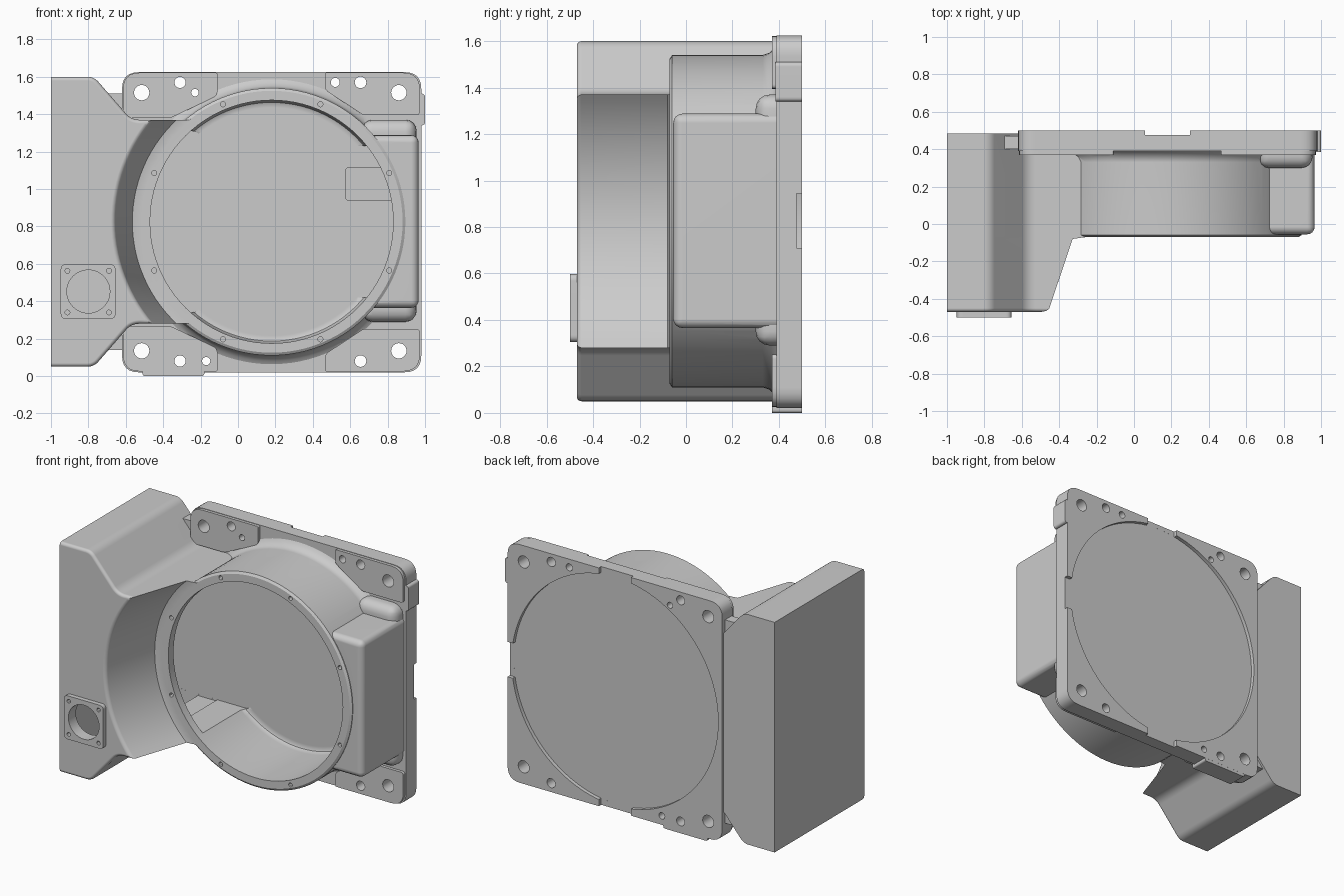
import bpy, bmesh, math
from mathutils import Vector

if "Cube" in bpy.data.objects:
    bpy.data.objects.remove(bpy.data.objects["Cube"])

CX, CZ = 0.18, 0.825          # drum axis (parallel to y)


def loft(name, rings, bevel=0, pick=None, seg=4):
    """Closed solid through equal-length rings of points, optionally bevelled."""
    bm = bmesh.new()
    vs = [[bm.verts.new(p) for p in ring] for ring in rings]
    n = len(vs[0])
    for a, b in zip(vs, vs[1:]):
        for i in range(n):
            bm.faces.new((a[i], a[(i + 1) % n], b[(i + 1) % n], b[i]))
    bm.faces.new(vs[0])
    bm.faces.new(vs[-1])
    bmesh.ops.recalc_face_normals(bm, faces=bm.faces)
    if bevel:
        edges = [e for e in bm.edges if pick is None or pick(e)]
        bmesh.ops.bevel(bm, geom=edges, offset=bevel, segments=seg,
                        profile=0.5, affect='EDGES', clamp_overlap=True)
    me = bpy.data.meshes.new(name)
    bm.to_mesh(me)
    bm.free()
    ob = bpy.data.objects.new(name, me)
    bpy.context.collection.objects.link(ob)
    return ob


def rounded(pts, n=6):
    """Polygon of (x, z, radius) with rounded corners."""
    out = []
    for i, (x, z, r) in enumerate(pts):
        p = Vector((x, z))
        if not r:
            out.append(p)
            continue
        d1 = (Vector(pts[i - 1][:2]) - p).normalized()
        d2 = (Vector(pts[(i + 1) % len(pts)][:2]) - p).normalized()
        t = r * math.tan((math.pi - d1.angle(d2)) / 2)
        a, b = p + d1 * t, p + d2 * t
        for k in range(n + 1):
            u = k / n
            out.append(a * (1 - u) ** 2 + p * 2 * u * (1 - u) + b * u * u)
    return out


def prism(name, pts, y0, y1, **kw):
    prof = rounded(pts)
    return loft(name, [[(p[0], y, p[1]) for p in prof] for y in (y0, y1)], **kw)


def box(name, x0, x1, y0, y1, z0, z1, r=0, **kw):
    return prism(name, [(x0, z0, r), (x1, z0, r), (x1, z1, r), (x0, z1, r)], y0, y1, **kw)


def lathe(name, prof, x=CX, z=CZ, n=96):
    return loft(name, [[(x + r * math.cos(2 * math.pi * i / n), y,
                         z + r * math.sin(2 * math.pi * i / n)) for i in range(n)]
                       for r, y in prof])


def side_block(name, inset, sections, round_r, **kw):
    """Left box with a neck that wraps round the drum; sections are (y, arc radius)."""
    rings = []
    h = 1.37 - inset - CZ
    for y, r in sections:
        a = math.asin(h / r)
        arc = [(CX - r * math.cos(t), CZ + r * math.sin(t), 0)
               for t in (a - 2 * a * i / 28 for i in range(29))]
        top = [(-1 + inset, 1.6 - inset, 0), (-0.77 - inset * .4, 1.6 - inset, round_r),
               (-0.57 - inset * .6, 1.37 - inset, round_r * 1.2)]
        low = [(x, 2 * CZ - z, q) for x, z, q in reversed(top)]
        rings.append([(p[0], y, p[1]) for p in rounded(top + arc + low)])
    return loft(name, rings, **kw)


def combine(base, other, op):
    other.hide_render = True
    m = base.modifiers.new(op, 'BOOLEAN')
    m.operation, m.object, m.solver = op, other, 'EXACT'
    bpy.context.view_layer.objects.active = base
    bpy.ops.object.modifier_apply(modifier=m.name)
    bpy.data.objects.remove(other)


# left box and neck, front rim rounded except along the flat outer side
front_rim = lambda e: (all(v.co.y < -0.469 for v in e.verts)
                       and not all(v.co.x < -0.999 for v in e.verts))
housing = side_block("housing", 0,
                     [(-0.47, .84), (-0.08, .745), (-0.068, .69), (0.485, .69)],
                     0.08, bevel=0.04, pick=front_rim)

# drum, right bulge, back plate, and web joining the plate to the box
solids = [
    lathe("drum", [(.70, -.07), (.715, -.06), (.715, .33), (.725, .36), (.745, .38), (.77, .395)]),
    box("right_bulge", .5, .966, -.055, .486, .365, 1.288, bevel=.04),
    box("bulge_foot", .66, .955, .3, .45, .29, 1.37, bevel=.06),
    box("back_plate", -.62, .98, .39, .5, .02, 1.625, r=.09),
    box("web", -.73, -.55, .40, .47, .14, 1.51),
    box("side_boss", .9, 1.0, .386, .4995, 1.34, 1.51, r=.02),
    box("foot", -.51, -.18, .371, .4995, 0, .1, r=.015),
    box("connector_pad", -.948, -.655, -.5, -.45, .305, .598, r=.03),
]

# corner pads on the plate front, mirrored top to bottom
pads = [
    [(-.615, 1.38, .05), (-.36, 1.38, .08), (-.11, 1.50, .04), (-.11, 1.622, .01), (-.615, 1.622, .09)],
    [(.465, 1.622, .01), (.465, 1.53, .04), (.67, 1.395, .04), (.972, 1.395, .02), (.972, 1.622, .09)],
]
for pad in pads:
    solids.append(prism("pad", pad, .37, .45))
    solids.append(prism("pad", [(x, 2 * CZ - .003 - z, r) for x, z, r in pad], .37, .45))
for s in solids:
    combine(housing, s, 'UNION')

# hollow inside: drum bore, box interior, passages, floor pocket; shallow relief on the back
cutters = [
    side_block("box_hollow", .05, [(-.42, .90), (-.03, .80), (.43, .80)], 0),
    box("left_passage", -.75, -.2, -.015, .4302, .34, 1.31, r=.05),
    box("right_passage", .6, .91, -.01, .4298, .42, 1.23, r=.05),
    lathe("bore", [(.65, -.2), (.65, .39), (.638, .418), (.61, .4304)]),
    box("floor_pocket", .575, .88, .38, .452, .94, 1.115, r=.02),
    lathe("back_relief", [(.77, .475), (.77, .6)]),
    box("top_notch", .06, .30, .4752, .6, 1.4, 1.8),
    box("bottom_notch", .06, .30, .4752, .6, -.2, .3),
    box("right_notch", .7, 1.2, .4752, .6, .71, .945),
    lathe("connector_hole", [(.115, -.6), (.115, -.3)], -.8, .452, 40),
]

# plate holes (x, z, radius), ring screw holes, connector screw holes
for x, z, r in [(-.515, 1.515, .041), (-.31, 1.57, .03), (-.23, 1.515, .02), (.52, 1.57, .024),
                (.655, 1.57, .031), (.86, 1.515, .041), (-.515, .135, .041), (-.31, .08, .03),
                (-.17, .08, .022), (.655, .08, .031), (.86, .135, .041)]:
    cutters.append(lathe("plate_hole", [(r, .2), (r, .6)], x, z, 24))
for i in range(8):
    a = math.radians(22.5 + 45 * i)
    cutters.append(lathe("ring_hole", [(.014, -.12), (.014, -.03)],
                         CX + .68 * math.cos(a), CZ + .68 * math.sin(a), 12))
for x in (-.912, -.69):
    for z in (.34, .563):
        cutters.append(lathe("pad_hole", [(.013, -.55), (.013, -.455)], x, z, 12))
for c in cutters:
    combine(housing, c, 'DIFFERENCE')

# smooth shading with crisp edges
bpy.ops.object.select_all(action='DESELECT')
housing.select_set(True)
bpy.context.view_layer.objects.active = housing
bpy.ops.object.shade_smooth_by_angle(angle=math.radians(30))
wn = housing.modifiers.new("weighted_normals", 'WEIGHTED_NORMAL')
wn.keep_sharp = True
